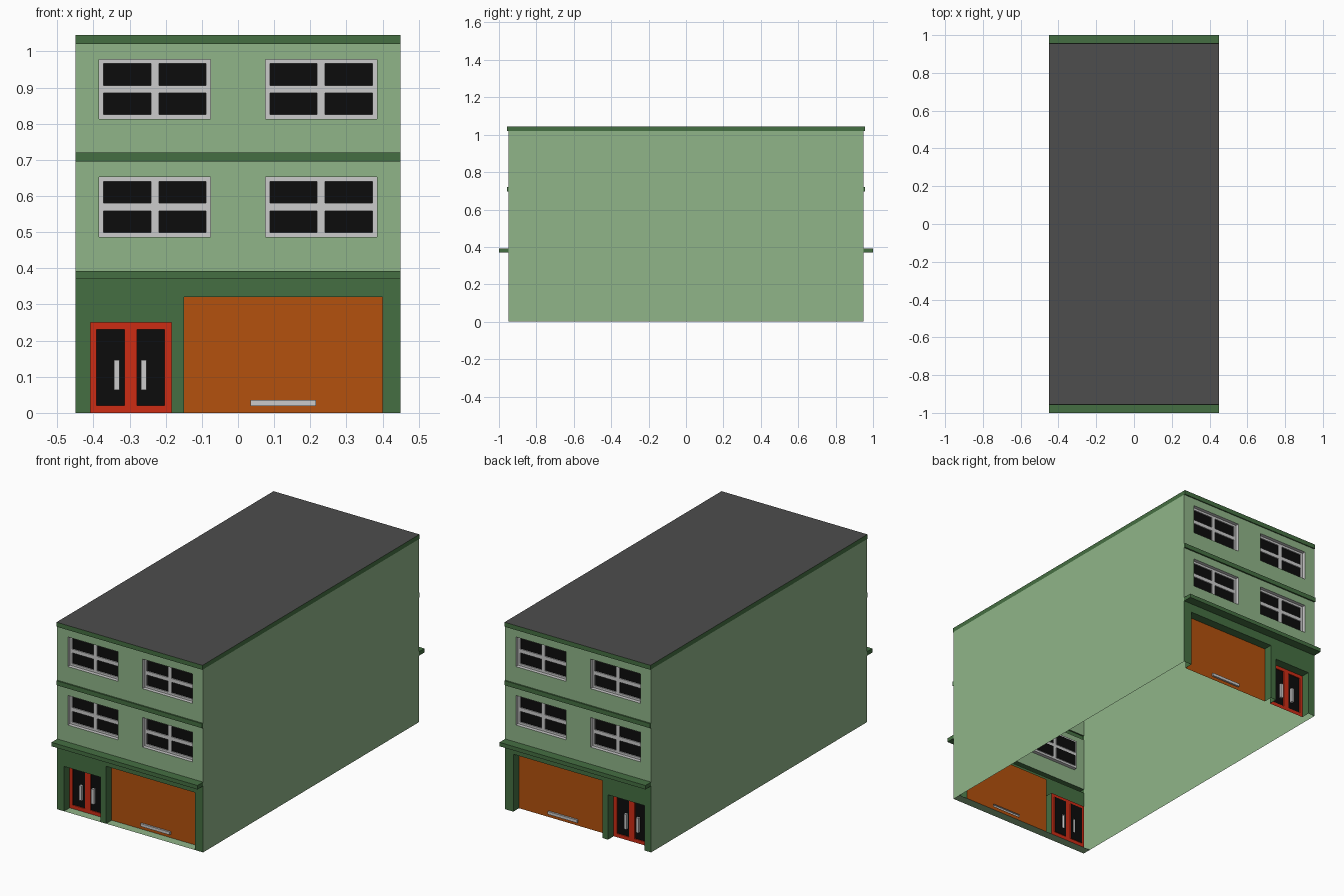
import bpy, bmesh

if "Cube" in bpy.data.objects:
    bpy.data.objects.remove(bpy.data.objects["Cube"])

def material(name, r, g, b):
    lin = lambda c: ((c / 255 + 0.055) / 1.055) ** 2.4 if c > 10 else c / 255 / 12.92
    m = bpy.data.materials.new(name)
    m.diffuse_color = (lin(r), lin(g), lin(b), 1)
    m.use_nodes = True
    m.node_tree.nodes["Principled BSDF"].inputs["Base Color"].default_value = m.diffuse_color
    return m

LIGHT = material("light green", 144, 181, 137)
DARK = material("dark green", 69, 111, 66)
ROOF = material("roof grey", 77, 77, 77)
ORANGE = material("orange", 179, 81, 13)
RED = material("red", 206, 44, 20)
WHITE = material("pale grey", 203, 203, 203)
GLASS = material("black glass", 12, 12, 12)

HW, HY = 0.45, 0.95          # half width, facade plane


class Part:
    """Thin-skinned part; rectangles are (x0, x1, z0, z1) facing -y."""

    def __init__(self, name, *mats):
        self.name, self.mats, self.bm = name, mats, bmesh.new()

    def quad(self, pts, mat):
        f = self.bm.faces.new([self.bm.verts.new(p) for p in pts])
        f.material_index = self.mats.index(mat)

    def sheet(self, rect, y, mat, holes=()):
        # flat rectangle with rectangular openings
        xs = sorted({v for r in (rect, *holes) for v in r[:2]})
        zs = sorted({v for r in (rect, *holes) for v in r[2:]})
        for a, b in zip(xs, xs[1:]):
            for c, d in zip(zs, zs[1:]):
                x, z = (a + b) / 2, (c + d) / 2
                if not any(h[0] < x < h[1] and h[2] < z < h[3] for h in holes):
                    self.quad([(a, y, c), (b, y, c), (b, y, d), (a, y, d)], mat)

    def sides(self, rect, ya, yb, mat, bottom=True):
        # rim from ya to yb: a reveal going in, or edges coming out
        a, b, c, d = rect
        ring = [(a, c), (b, c), (b, d), (a, d)]
        for i in range(0 if bottom else 1, 4):
            p, q = ring[i], ring[(i + 1) % 4]
            self.quad([(p[0], ya, p[1]), (q[0], ya, q[1]),
                       (q[0], yb, q[1]), (p[0], yb, p[1])], mat)

    def block(self, rect, ya, yb, mat):
        self.sides(rect, ya, yb, mat)
        self.sheet(rect, yb, mat)

    def finish(self, mirror=None):
        bmesh.ops.remove_doubles(self.bm, verts=self.bm.verts, dist=1e-5)
        me = bpy.data.meshes.new(self.name)
        self.bm.to_mesh(me)
        self.bm.free()
        for m in self.mats:
            me.materials.append(m)
        ob = bpy.data.objects.new(self.name, me)
        bpy.context.collection.objects.link(ob)
        if mirror is not None:
            mod = ob.modifiers.new("mirror", 'MIRROR')
            mod.use_axis = [i == mirror for i in range(3)]
            mod.use_mirror_merge = False
        return ob


DOOR = (-0.408, -0.184, 0, 0.25)
GARAGE = (-0.149, 0.40, 0, 0.32)
DEEP = -HY + 0.05            # plane of the recessed doors

# ground floor wall with two deep openings
p = Part("ground_floor_wall", DARK)
p.sheet((-HW, HW, 0, 0.37), -HY, DARK, [DOOR, GARAGE])
for r in (DOOR, GARAGE):
    p.sides(r, -HY, DEEP, DARK, bottom=False)
p.finish(1)

# double entrance door with glass and handles
p = Part("entrance_door", RED, GLASS, WHITE)
panes = [(-0.391, -0.314, 0.02, 0.231), (-0.280, -0.204, 0.02, 0.231)]
handles = [(-0.343, -0.328, 0.063, 0.146), (-0.269, -0.253, 0.063, 0.146)]
p.sheet(DOOR, DEEP, RED, panes)
for pane, handle in zip(panes, handles):
    p.sides(pane, DEEP, DEEP + 0.005, RED)
    p.sheet(pane, DEEP + 0.005, GLASS, [handle])
    p.block(handle, DEEP + 0.005, DEEP - 0.009, WHITE)
p.finish(1)

# garage door with pull bar
p = Part("garage_door", ORANGE, WHITE)
bar = (0.035, 0.216, 0.019, 0.035)
p.sheet(GARAGE, DEEP, ORANGE, [bar])
p.block(bar, DEEP, DEEP - 0.01, WHITE)
p.finish(1)

# upper walls and their recessed four-pane windows
walls = Part("upper_walls", LIGHT)
wins = Part("windows", WHITE, GLASS)
for z0, z1, wz in ((0.392, 0.695, 0.487), (0.72, 1.02, 0.813)):
    frames = [(x, x + 0.308, wz, wz + 0.165) for x in (-0.384, 0.076)]
    walls.sheet((-HW, HW, z0, z1), -HY, LIGHT, frames)
    for fr in frames:
        x, z = fr[0], fr[2]
        panes = [(x + dx, x + dx + 0.131, z + dz, z + dz + 0.06)
                 for dx in (0.012, 0.165) for dz in (0.012, 0.093)]
        wins.sides(fr, -HY, -HY + 0.02, WHITE)
        wins.sheet(fr, -HY + 0.02, WHITE, panes)
        for pane in panes:
            wins.sides(pane, -HY + 0.02, -HY + 0.026, WHITE)
            wins.sheet(pane, -HY + 0.026, GLASS)
walls.finish(1)
wins.finish(1)

# ledge over the ground floor and the thin storey band
p = Part("ledges", DARK)
p.block((-HW, HW, 0.37, 0.392), -HY, -1.0, DARK)
p.block((-HW, HW, 0.695, 0.72), -HY, -HY - 0.008, DARK)
p.finish(1)

# long side walls
p = Part("side_walls", LIGHT)
p.quad([(HW, -HY, 0), (HW, HY, 0), (HW, HY, 1.02), (HW, -HY, 1.02)], LIGHT)
p.finish(0)

# flat roof with trim round its edge
p = Part("roof", DARK, ROOF)
E = HY + 0.006
p.quad([(-HW, -E, 1.045), (HW, -E, 1.045), (HW, E, 1.045), (-HW, E, 1.045)], ROOF)
p.quad([(-HW, E, 1.02), (HW, E, 1.02), (HW, -E, 1.02), (-HW, -E, 1.02)], DARK)
ring = [(-HW, -E), (HW, -E), (HW, E), (-HW, E)]
for i in range(4):
    a, b = ring[i], ring[(i + 1) % 4]
    p.quad([(*a, 1.02), (*b, 1.02), (*b, 1.045), (*a, 1.045)], DARK)
p.finish()

# threshold strip in front of the doors (front only)
p = Part("threshold", LIGHT)
p.quad([(-HW, -HY, 0), (HW, -HY, 0), (HW, DEEP, 0), (-HW, DEEP, 0)], LIGHT)
p.finish()
